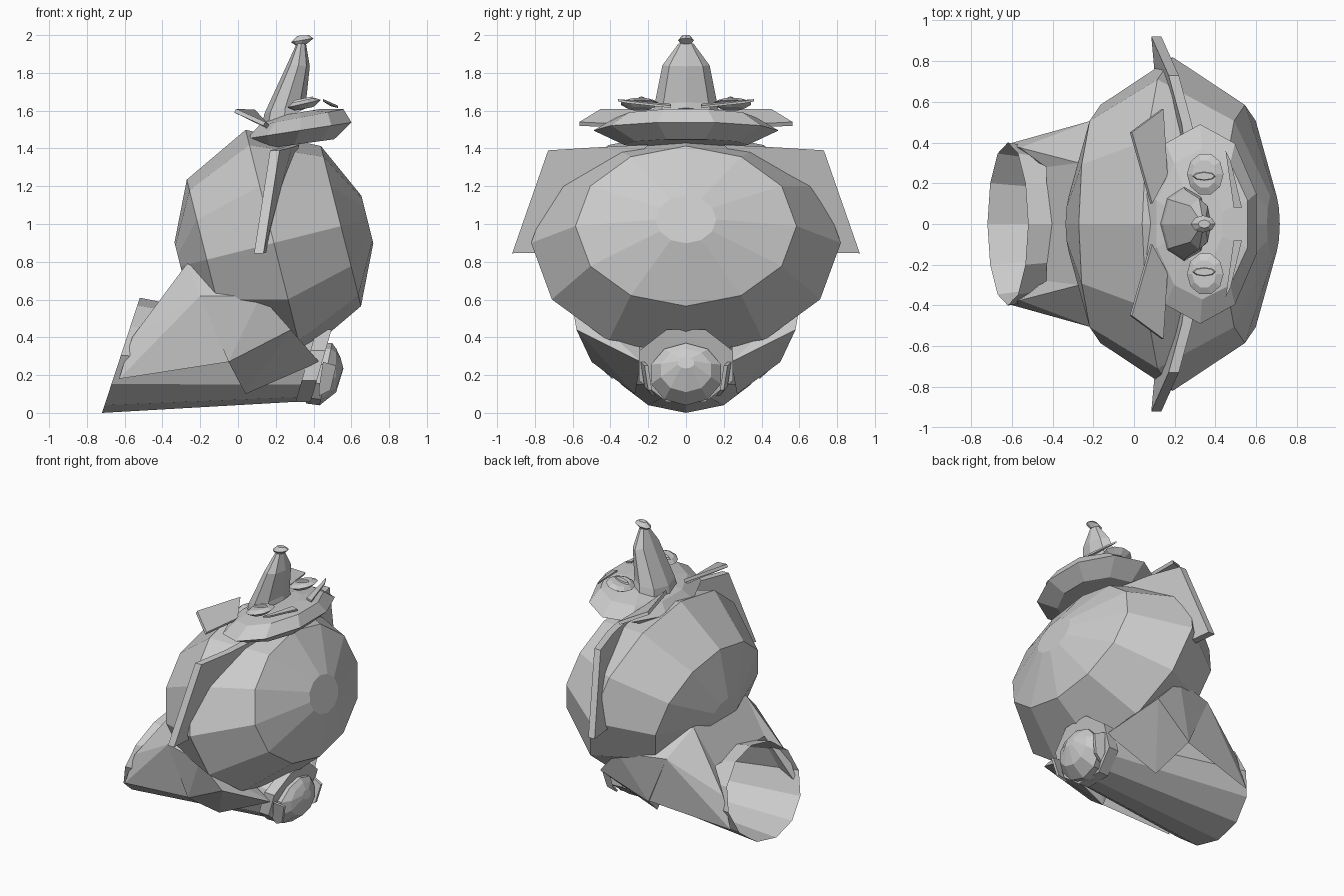
import bpy, bmesh, math
from mathutils import Vector

grey = bpy.data.materials.new("plain grey")
grey.diffuse_color = (0.6, 0.6, 0.6, 1)


def finish(name, bm):
    bmesh.ops.recalc_face_normals(bm, faces=bm.faces)
    mesh = bpy.data.meshes.new(name)
    bm.to_mesh(mesh)
    bm.free()
    mesh.materials.append(grey)
    ob = bpy.data.objects.new(name, mesh)
    bpy.context.collection.objects.link(ob)
    return ob


def loft(name, rings, n=12, cy=0.0, phase=0.0, open_end=False):
    """Skin rings given as (centre x, centre z, half x, half z, half width y)."""
    bm = bmesh.new()
    loops = []
    for cx, cz, hx, hz, ry in rings:
        loop = []
        for i in range(n):
            a = 2 * math.pi * i / n + phase
            c, s = math.cos(a), math.sin(a)
            loop.append(bm.verts.new((cx + hx * c, cy + ry * s, cz + hz * c)))
        loops.append(loop)
    for a, b in zip(loops, loops[1:]):
        for i in range(n):
            j = (i + 1) % n
            bm.faces.new((a[i], a[j], b[j], b[i]))
    bm.faces.new(loops[0])
    if not open_end:
        bm.faces.new(loops[-1])
    return finish(name, bm)


def plate(name, pts, offset, side):
    """Thin slab: a polygon swept by an offset, mirrored across y by side."""
    off = Vector(offset)
    bm = bmesh.new()
    a, b = [], []
    for p in pts:
        for loop, sgn in ((a, -0.5), (b, 0.5)):
            q = Vector(p) + off * sgn
            loop.append(bm.verts.new((q.x, q.y * side, q.z)))
    bm.faces.new(a)
    bm.faces.new(b)
    for i in range(len(a)):
        j = (i + 1) % len(a)
        bm.faces.new((a[i], a[j], b[j], b[i]))
    return finish(name, bm)


def hull(name, pts, sides):
    """Convex solid around points, on the given y sides."""
    bm = bmesh.new()
    for x, y, z in pts:
        for s in sides:
            bm.verts.new((x, y * s, z))
    bmesh.ops.convex_hull(bm, input=bm.verts)
    loose = [v for v in bm.verts if not v.link_faces]
    bmesh.ops.delete(bm, geom=loose, context='VERTS')
    return finish(name, bm)


# Big faceted body, its axis tilted up towards +x
body = []
for s, r, ry in ((-0.51, 0.13, 0.16), (-0.366, 0.437, 0.585), (0, 0.617, 0.82),
                 (0.366, 0.437, 0.585), (0.51, 0.13, 0.16)):
    body.append((0.19 + s * 0.97, 0.9 + s * 0.243, -0.243 * r, 0.97 * r, ry))
loft("body", body)

# Flared tube underneath, a single open-mouthed sheet
loft("tube", [(0.38, 0.24, 0.05, 0.18, 0.235), (-0.62, 0.305, 0.10, 0.305, 0.40)],
     open_end=True)

# Collar with a flat top, and the rounded end knob
loft("collar", [(0.36, 0.25, 0.06, 0.207, 0.262), (0.44, 0.25, 0.06, 0.207, 0.268)],
     8, 0, math.pi / 8)
loft("end_knob", [(0.39, 0.21, 0.03, 0.16, 0.18), (0.465, 0.205, 0.033, 0.165, 0.195),
                  (0.52, 0.225, 0.0, 0.115, 0.14), (0.55, 0.265, -0.008, 0.03, 0.045)], 10)

# Wedge bridging the two saddle sides above the tube
hull("saddle_bridge", [(-0.43, 0.28, 0.545), (-0.27, 0.30, 0.79), (0.0, 0.30, 0.52),
                       (0.0, 0.30, 0.70)], (1, -1))

# Eyes, pupils, brows, ears, flaps, claws and saddle sides, in mirrored pairs
for side, tag in ((1, "left"), (-1, "right")):
    hull("saddle_rear_" + tag, [(-0.27, 0.30, 0.79), (-0.20, 0.51, 0.62), (-0.05, 0.49, 0.27),
                                (-0.43, 0.39, 0.30), (-0.63, 0.39, 0.18),
                                (-0.56, 0.375, 0.40), (-0.43, 0.28, 0.545)], (side,))
    hull("saddle_front_" + tag, [(-0.27, 0.30, 0.79), (-0.20, 0.51, 0.62), (0.12, 0.61, 0.62),
                                 (0.28, 0.58, 0.44), (0.43, 0.24, 0.27), (0.04, 0.27, 0.10),
                                 (-0.05, 0.50, 0.27), (0.10, 0.25, 0.50)], (side,))
    loft("eye_" + tag, [(0.35, 1.61, 0.05, 0.01, 0.06), (0.35, 1.637, 0.09, 0.02, 0.105),
                        (0.345, 1.655, 0.06, 0.013, 0.07)], 10, 0.245 * side)
    loft("pupil_" + tag, [(0.345, 1.65, 0.06, 0.012, 0.022),
                          (0.345, 1.665, 0.05, 0.01, 0.018)], 8, 0.235 * side)
    plate("brow_" + tag, [(0.45, 0.36, 1.655), (0.475, 0.31, 1.645), (0.53, 0.08, 1.62),
                          (0.49, 0.08, 1.63)], (0, 0, 0.012), side)
    plate("ear_" + tag, [(-0.015, 0.45, 1.60), (0.14, 0.565, 1.53), (0.16, 0.24, 1.515),
                         (0.085, 0.10, 1.595)], (0.01, 0, 0.02), side)
    plate("side_flap_" + tag, [(0.30, 0.20, 1.42), (0.26, 0.49, 1.405), (0.195, 0.73, 1.39),
                               (0.11, 0.92, 0.845), (0.13, 0.70, 0.85)], (0.05, 0, 0), side)
    plate("claw_" + tag, [(0.43, 0.17, 0.09), (0.49, 0.19, 0.12), (0.52, 0.21, 0.25),
                          (0.45, 0.23, 0.27), (0.43, 0.21, 0.14)], (0, 0.02, 0), side)

# Flat head
loft("head", [(0.30, 1.42, 0.22, 0.03, 0.33), (0.325, 1.495, 0.29, 0.045, 0.49),
              (0.335, 1.565, 0.235, 0.045, 0.37), (0.32, 1.59, 0.12, 0.02, 0.2)],
     10, 0, math.pi / 2)

# Pointed hat with a small tip
loft("hat", [(0.245, 1.56, 0.12, 0.055, 0.185), (0.25, 1.615, 0.11, 0.03, 0.17),
             (0.32, 1.84, 0.06, -0.005, 0.125), (0.335, 1.955, 0.025, 0.0, 0.04)], 8)
loft("hat_tip", [(0.335, 1.95, 0.03, 0.004, 0.025), (0.34, 1.973, 0.06, 0.01, 0.042),
                 (0.345, 1.998, 0.03, 0.002, 0.02)], 8)
